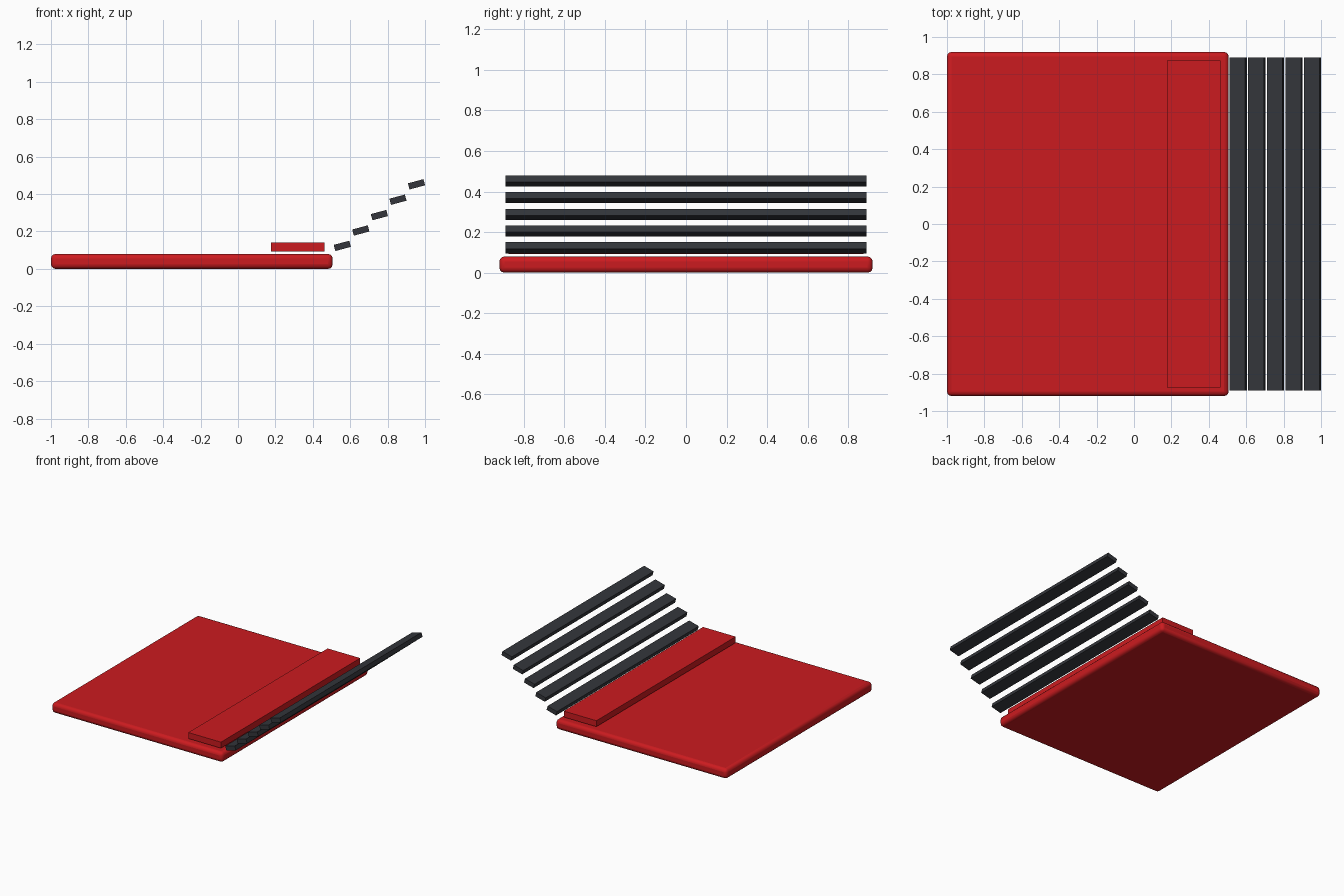
import bpy
import math

if "Cube" in bpy.data.objects:
    bpy.data.objects.remove(bpy.data.objects["Cube"])


def material(name, color):
    m = bpy.data.materials.new(name)
    m.diffuse_color = (*color, 1)
    m.use_nodes = True
    m.node_tree.nodes["Principled BSDF"].inputs["Base Color"].default_value = m.diffuse_color
    return m


def box(name, center, size, mat, tilt=0, bevel=0):
    bpy.ops.mesh.primitive_cube_add(size=1, location=center)
    ob = bpy.context.object
    ob.name = name
    ob.scale = size
    bpy.ops.object.transform_apply(location=False, rotation=False, scale=True)
    ob.rotation_euler.y = -tilt
    ob.data.materials.append(mat)
    if bevel:
        mod = ob.modifiers.new("Bevel", 'BEVEL')
        mod.width = bevel
        mod.segments = 3
        bpy.ops.object.shade_smooth_by_angle(angle=math.radians(35))
    return ob


red = material("red_paint", (0.60, 0.011, 0.014))
dark = material("dark_slats", (0.033, 0.036, 0.043))

# Rounded main panel
box("main_panel", (-0.247, 0, 0.04), (1.506, 1.84, 0.08), red, bevel=0.025)

# Raised strip hovering just above the panel
box("raised_strip", (0.319, 0, 0.116), (0.287, 1.75, 0.048), red)

# Rising row of tilted louvre slats
for i in range(5):
    box(f"louvre_slat_{i + 1}", (0.5575 + i * 0.0992, 0, 0.123 + i * 0.0823),
        (0.086, 1.78, 0.034), dark, tilt=math.radians(15))
